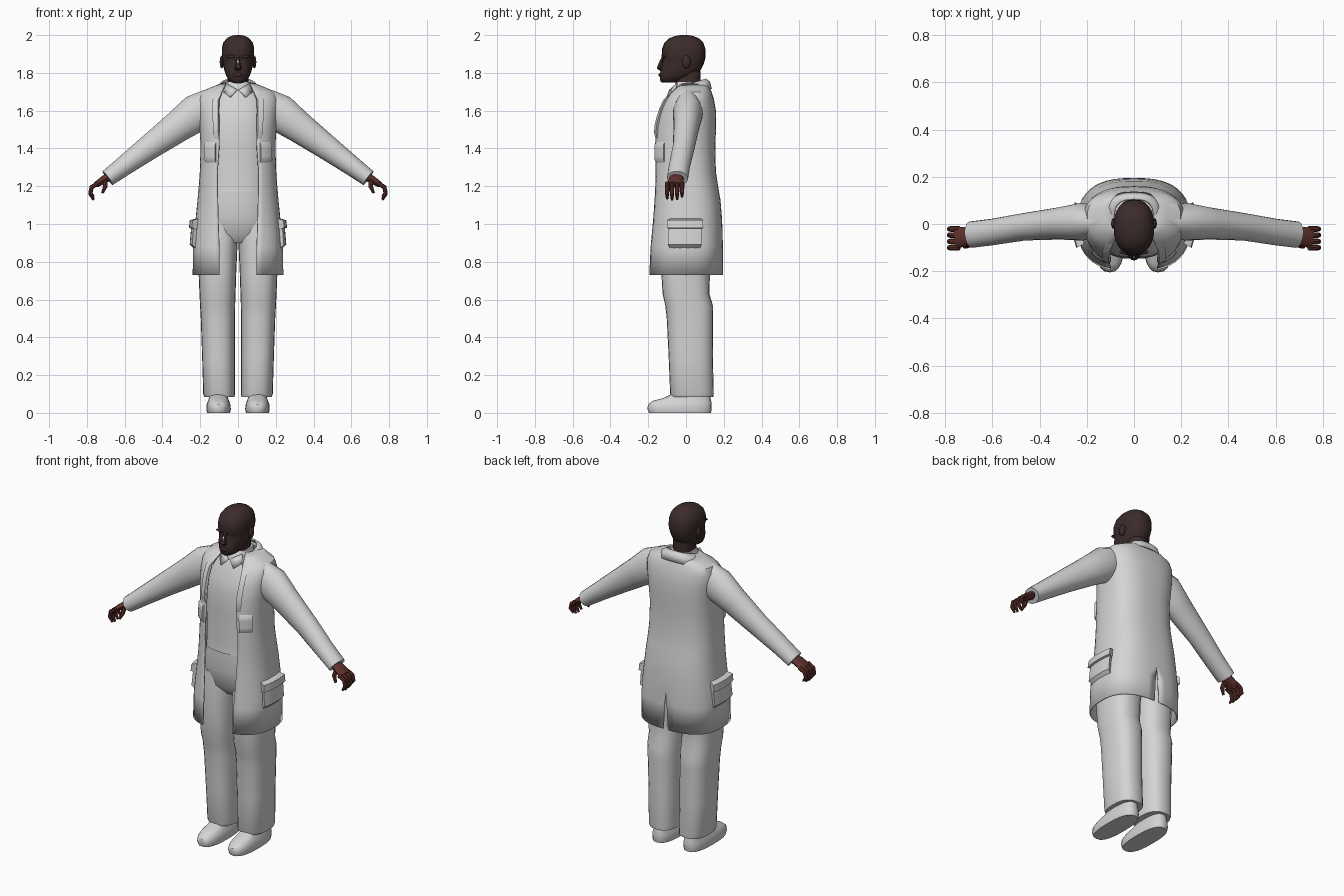
import bpy, bmesh, math
from mathutils import Vector


def material(name, rgb):
    m = bpy.data.materials.new(name)
    m.diffuse_color = (*rgb, 1)
    return m


CLOTH = material("white_cloth", (0.66, 0.66, 0.66))
FACE = material("dark_skin", (0.045, 0.025, 0.024))
HAND = material("hand_skin", (0.12, 0.032, 0.026))


def make(name, verts, faces, mat, mirror=False, thick=0, fix=True):
    me = bpy.data.meshes.new(name)
    me.from_pydata([tuple(v) for v in verts], [], faces)
    if fix:
        bm = bmesh.new()
        bm.from_mesh(me)
        bmesh.ops.recalc_face_normals(bm, faces=bm.faces)
        bm.to_mesh(me)
        bm.free()
    me.materials.append(mat)
    ob = bpy.data.objects.new(name, me)
    bpy.context.collection.objects.link(ob)
    if mirror:
        md = ob.modifiers.new("mirror", 'MIRROR')
        md.merge_threshold = 0.0008
    if thick:
        md = ob.modifiers.new("thickness", 'SOLIDIFY')
        md.thickness = thick
        md.offset = -1
    return ob


def spow(v, e):
    return math.copysign(abs(v) ** e, v)


def ring_faces(rows, n):
    f = [(i * n + j, i * n + (j + 1) % n, (i + 1) * n + (j + 1) % n, (i + 1) * n + j)
         for i in range(rows - 1) for j in range(n)]
    return f + [tuple(range(n))[::-1], tuple(range((rows - 1) * n, rows * n))]


def grid_faces(rows, n):
    return [(i * n + j, i * n + j + 1, (i + 1) * n + j + 1, (i + 1) * n + j)
            for i in range(rows - 1) for j in range(n - 1)]


def loft(name, rows, mat, n=24, p=2.4, mirror=False):
    """Stack of rounded sections: z, x min, x max, y front, y back."""
    vs = []
    for z, xa, xb, ya, yb in rows:
        for j in range(n):
            t = 2 * math.pi * j / n
            vs.append(((xa + xb) / 2 + (xb - xa) / 2 * spow(math.sin(t), 2 / p),
                       (ya + yb) / 2 - (yb - ya) / 2 * spow(math.cos(t), 2 / p), z))
    return make(name, vs, ring_faces(len(rows), n), mat, mirror)


def centred(rows):
    return [(z, -h, h, a, b) for z, h, a, b in rows]


def tube(name, pts, mat, n=10, mirror=True):
    """Tube through points: x, y, z, radius along y, radius across."""
    vs, c = [], [Vector(p[:3]) for p in pts]
    for i, p in enumerate(pts):
        d = (c[min(i + 1, len(c) - 1)] - c[max(i - 1, 0)]).normalized()
        side = Vector((0, 1, 0)) if abs(d.y) < 0.9 else Vector((1, 0, 0))
        u = (side - d * side.dot(d)).normalized()
        v = d.cross(u)
        for j in range(n):
            t = 2 * math.pi * j / n
            vs.append(c[i] + u * (p[3] * math.cos(t)) + v * (p[4] * math.sin(t)))
    return make(name, vs, ring_faces(len(pts), n), mat, mirror)


def blob(name, loc, scale, mat, mirror=False):
    bm = bmesh.new()
    bmesh.ops.create_uvsphere(bm, u_segments=12, v_segments=8, radius=1)
    vs = [[v.co[k] * scale[k] + loc[k] for k in range(3)] for v in bm.verts]
    fs = [[v.index for v in f.verts] for f in bm.faces]
    bm.free()
    return make(name, vs, fs, mat, mirror)


# Coat sections: z, half width, y front, y back, half opening, half vent
COAT = [(0.73, .240, -.193, .195, .100, .016), (0.88, .239, -.186, .195, .100, .008),
        (0.96, .232, -.180, .194, .103, 0), (1.05, .222, -.174, .189, .106, 0),
        (1.13, .214, -.170, .182, .108, 0), (1.20, .208, -.168, .170, .110, 0),
        (1.28, .202, -.167, .158, .110, 0), (1.42, .198, -.167, .155, .100, 0),
        (1.52, .205, -.160, .160, .100, 0), (1.60, .212, -.139, .158, .102, 0),
        (1.66, .214, -.110, .148, .100, 0), (1.70, .198, -.076, .135, .085, 0),
        (1.725, .140, -.050, .125, .075, 0), (1.745, .090, -.030, .115, .065, 0)]
P = 2.6


def section_point(row, t, off=0):
    z, h, a, b = row[:4]
    ry = (b - a) / 2 + off
    if t < math.pi / 2:
        ry *= 1.05
    return Vector(((h + off) * max(0, math.sin(t)) ** (2 / P),
                   (a + b) / 2 - ry * spow(math.cos(t), 2 / P), z))


def angle_at(x, h):
    return math.asin((x / h) ** (P / 2))


def coat_row(z):
    for r, s in zip(COAT, COAT[1:]):
        if z <= s[0]:
            k = (z - r[0]) / (s[0] - r[0])
            return [p + (q - p) * k for p, q in zip(r, s)]
    return COAT[-1]


def open_shell(name, rows, tilt=0, n=22):
    vs = []
    for r in rows:
        ta, tb = angle_at(r[4], r[1]), math.pi - angle_at(r[5], r[1])
        for j in range(n):
            v = section_point(r, ta + (tb - ta) * j / (n - 1))
            v.z += tilt * (v.y - 0.1)
            vs.append(v)
    return make(name, vs, grid_faces(len(rows), n), CLOTH, True, 0.008, False)


def patch(name, ta, tb, za, zb, bulge, from_edge=False, n=8, m=7):
    """Raised panel that follows the coat surface."""
    vs = []
    for i in range(m):
        r = coat_row(za + (zb - za) * i / (m - 1))
        base = angle_at(r[4], r[1]) if from_edge else 0
        for j in range(n):
            rim = i in (0, m - 1) or j in (0, n - 1)
            k = min(max((j - 1) / (n - 3), 0), 1)
            vs.append(section_point(r, base + ta + (tb - ta) * k, -0.004 if rim else bulge))
    return make(name, vs, grid_faces(m, n), CLOTH, True, 0, False)


# Coat with front opening, back vent, collar, lapels and pockets
open_shell("coat", COAT)
open_shell("coat_collar", [(1.705, .128, -.095, .137, .088, 0), (1.745, .112, -.075, .127, .075, 0),
                           (1.768, .086, -.05, .107, .06, 0)], 0.3)
patch("lapel", 0, 0.16, 1.44, 1.70, 0.01, True)
patch("chest_pocket", 0.52, 0.98, 1.32, 1.44, 0.009)
patch("hip_pocket", 1.2, 1.85, 0.87, 1.0, 0.018)
patch("hip_pocket_flap", 1.18, 1.87, 0.97, 1.03, 0.03)

# Sleeves
tube("sleeve", [(.14, .010, 1.635, .06, .085), (.22, .010, 1.588, .080, .100),
                (.32, .002, 1.515, .068, .084), (.466, -.012, 1.409, .058, .067),
                (.60, -.034, 1.310, .056, .053), (.69, -.045, 1.243, .056, .045)], CLOTH, 20)

# Hands with curled fingers
tube("palm", [(.67, -.045, 1.255, .034, .022), (.71, -.052, 1.235, .040, .021),
              (.752, -.058, 1.208, .046, .016)], HAND, 12)
for i, y in enumerate((-.100, -.074, -.047, -.021)):
    s = (0.95, 1.05, 1, 0.8)[i]
    tube("finger_%d" % (i + 1), [(.74, y, 1.216, .012, .012), (.775, y, 1.195, .012, .012),
                                 (.782, y, 1.195 - .035 * s, .011, .011),
                                 (.764, y, 1.195 - .065 * s, .006, .006)], HAND, 8)
tube("thumb", [(.705, -.070, 1.235, .014, .014), (.702, -.090, 1.200, .013, .012),
               (.718, -.098, 1.165, .007, .007)], HAND, 8)

# Shirt and its collar
loft("shirt", centred([(1.17, .170, -.148, .135), (1.22, .167, -.143, .135), (1.42, .168, -.146, .13),
                       (1.54, .168, -.142, .13), (1.60, .162, -.125, .125), (1.66, .145, -.100, .12),
                       (1.70, .110, -.080, .10), (1.73, .072, -.060, .088)]), CLOTH, 28)
loft("shirt_collar", centred([(1.70, .086, -.078, .098), (1.73, .074, -.064, .094),
                              (1.752, .066, -.05, .088)]), CLOTH)
make("collar_flap", [(.004, -.088, 1.712), (.042, -.104, 1.672), (.080, -.060, 1.700),
                     (.062, -.050, 1.745)], [(0, 1, 2, 3)], CLOTH, True, 0.006, False)

# Trousers
loft("trouser_seat", centred([(0.90, .10, -.085, .11), (0.95, .185, -.125, .15), (1.05, .192, -.14, .16),
                              (1.13, .182, -.142, .152), (1.20, .172, -.14, .135)]), CLOTH, 28)
loft("trouser_leg", [(0.085, .018, .178, -.078, .145), (0.10, .016, .184, -.084, .147),
                     (0.30, .017, .190, -.092, .142), (0.50, .016, .197, -.102, .143),
                     (0.57, .015, .201, -.110, .142), (0.63, .013, .204, -.124, .124),
                     (0.75, .009, .209, -.131, .127), (0.86, .004, .210, -.131, .140),
                     (0.93, .001, .203, -.128, .145), (1.02, .001, .190, -.12, .14)],
     CLOTH, 24, 2.5, True)

# Shoes
loft("shoe", [(0.0, .042, .164, -.196, .132), (0.02, .038, .168, -.205, .136),
              (0.045, .040, .166, -.200, .136), (0.064, .047, .159, -.175, .133),
              (0.078, .052, .154, -.120, .130), (0.11, .056, .150, -.055, .125)],
     CLOTH, 24, 2.6, True)

# Neck and head
loft("neck", centred([(1.66, .058, -.050, .085), (1.74, .056, -.055, .078), (1.81, .056, -.05, .078)]), FACE)
loft("head", centred([(1.748, .026, -.126, -.05), (1.758, .044, -.136, -.02), (1.785, .063, -.139, .045),
                      (1.815, .073, -.134, .078), (1.845, .079, -.126, .093), (1.872, .083, -.122, .101),
                      (1.89, .086, -.129, .104), (1.93, .086, -.126, .102), (1.96, .078, -.114, .092),
                      (1.983, .060, -.09, .068), (1.996, .036, -.055, .037), (2.0, .015, -.03, .01)]),
     FACE, 24, 2.3)
blob("ear", (.086, .002, 1.858), (.011, .023, .034), FACE, True)
tube("nose", [(0, -.120, 1.887, .006, .008), (0, -.132, 1.855, .010, .011),
              (0, -.138, 1.826, .017, .019), (0, -.130, 1.815, .008, .014)], FACE, 8, False)
blob("brow", (.034, -.118, 1.886), (.028, .011, .008), FACE, True)
blob("lips", (0, -.136, 1.789), (.027, .010, .010), FACE)
# Pale mark on the bridge of the nose
make("nose_mark", [(-.004, -.1475, 1.838), (.004, -.1475, 1.838), (.004, -.139, 1.866),
                   (-.004, -.139, 1.866)], [(0, 1, 2, 3)], CLOTH, False, 0.004, False)

# Smooth shading with kept edges
bpy.ops.object.select_all(action='SELECT')
bpy.context.view_layer.objects.active = bpy.data.objects["coat"]
bpy.ops.object.shade_smooth_by_angle(angle=math.radians(40))
